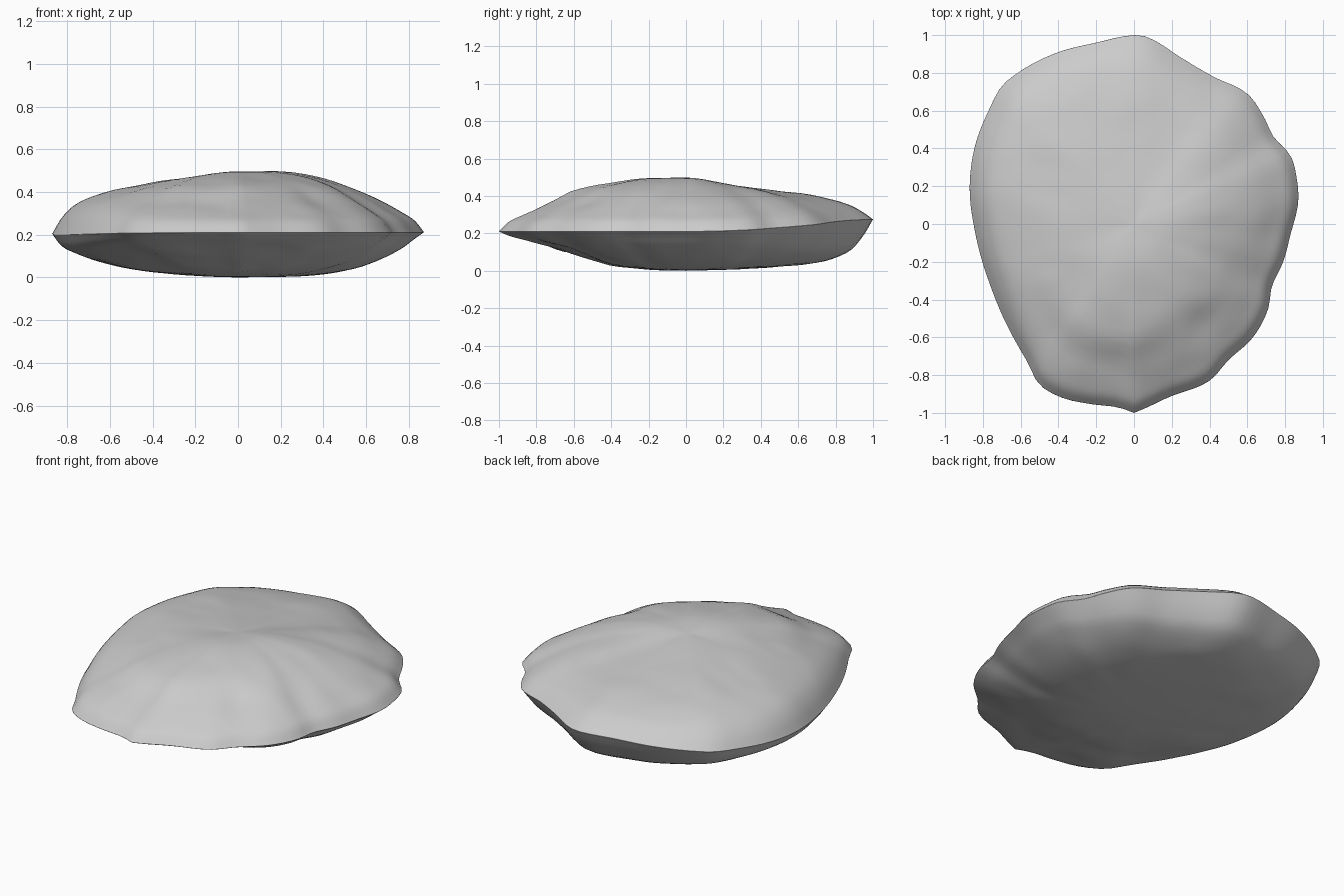
import bpy, bmesh, math
from mathutils import Vector, noise

if "Cube" in bpy.data.objects:
    bpy.data.objects.remove(bpy.data.objects["Cube"])

# Plan outline of the stone, clockwise from the back tip
OUTLINE = [(0, 1), (.07, .99), (.25, .88), (.42, .78), (.6, .69), (.68, .58), (.74, .46),
           (.83, .36), (.86, .25), (.87, .12), (.83, -.05), (.79, -.2), (.73, -.33), (.71, -.45),
           (.63, -.6), (.5, -.72), (.4, -.83), (.2, -.91), (.07, -.97), (0, -1), (-.08, -.97),
           (-.25, -.95), (-.38, -.92), (-.5, -.85), (-.57, -.72), (-.68, -.52), (-.77, -.3),
           (-.84, -.05), (-.87, .2), (-.84, .42), (-.77, .6), (-.7, .73), (-.63, .79),
           (-.4, .91), (-.2, .96)]

# Heights from centre to rim toward right, back, left and front
STEPS = [0, .2, .4, .6, .75, .88, .95, 1]
TOP = [[.485, .498, .475, .425, .37, .305, .265, .21],
       [.485, .465, .44, .415, .39, .35, .31, .275],
       [.485, .47, .455, .42, .385, .335, .275, .20],
       [.485, .495, .47, .425, .35, .295, .26, .21]]
BOTTOM = [[0, .003, .01, .03, .075, .135, .18, .21],
          [0, .005, .012, .03, .055, .11, .19, .275],
          [0, .005, .02, .045, .075, .115, .145, .20],
          [0, .005, .03, .085, .13, .17, .19, .21]]
SEGMENTS, RINGS = 112, 26


def curve(xs, ys, x):
    """Smooth cubic interpolation through a short table."""
    i = max(j for j in range(len(xs) - 1) if xs[j] <= x or j == 0)
    slope = [(ys[min(j + 1, len(xs) - 1)] - ys[max(j - 1, 0)]) /
             (xs[min(j + 1, len(xs) - 1)] - xs[max(j - 1, 0)]) for j in (i, i + 1)]
    h = xs[i + 1] - xs[i]
    t = (x - xs[i]) / h
    return ((2*t**3 - 3*t*t + 1) * ys[i] + (t**3 - 2*t*t + t) * h * slope[0]
            + (3*t*t - 2*t**3) * ys[i + 1] + (t**3 - t*t) * h * slope[1])


polar = sorted((math.atan2(y, x) % math.tau, math.hypot(x, y)) for x, y in OUTLINE)
polar = ([(a - math.tau, r) for a, r in polar[-3:]] + polar
         + [(a + math.tau, r) for a, r in polar[:3]])
ANGLES, RADII = zip(*polar)


def height(table, s, a):
    """Blend the two neighbouring directional profiles."""
    q = a / (math.pi / 2)
    i, t = int(q) % 4, q - int(q)
    w = math.sin(t * math.pi / 2) ** 2
    return curve(STEPS, table[i], s) * (1 - w) + curve(STEPS, table[(i + 1) % 4], s) * w


def weathering(x, y, s, seed):
    """Shallow lumps and dents, strongest on the flanks and front."""
    amount = 4 * s * s * (1 - s) * (.012 + .016 * max(0, -y))
    return amount * (noise.noise(Vector((x * 3, y * 4, seed)))
                     + .5 * noise.noise(Vector((x * 7, y * 9, seed + 4))))


bm = bmesh.new()


def ring(s, table, seed):
    verts = []
    for k in range(SEGMENTS):
        a = math.tau * k / SEGMENTS
        r = curve(ANGLES, RADII, a) * s
        x, y = r * math.cos(a), r * math.sin(a)
        z = height(table, s, a) + weathering(x, y, s, seed)
        verts.append(bm.verts.new((x, y, max(z, 0))))
    return verts


def bridge(a, b):
    for k in range(SEGMENTS):
        n = (k + 1) % SEGMENTS
        bm.faces.new((a[k], a[n], b[n], b[k]))


# Upper and lower shells share one rim
levels = [math.sin(math.pi / 2 * j / RINGS) for j in range(1, RINGS)]
rim = ring(1, TOP, 1)
for table, seed in ((TOP, 1.3), (BOTTOM, 8.7)):
    loops = [ring(s, table, seed) for s in levels] + [rim]
    for a, b in zip(loops, loops[1:]):
        bridge(a, b)
    centre = bm.verts.new((0, 0, table[0][0]))
    for k in range(SEGMENTS):
        bm.faces.new((centre, loops[0][k], loops[0][(k + 1) % SEGMENTS]))
bmesh.ops.recalc_face_normals(bm, faces=bm.faces)

mesh = bpy.data.meshes.new("flat_stone")
bm.to_mesh(mesh)
bm.free()
mesh.shade_smooth()
stone = bpy.data.objects.new("flat_stone", mesh)
bpy.context.collection.objects.link(stone)
